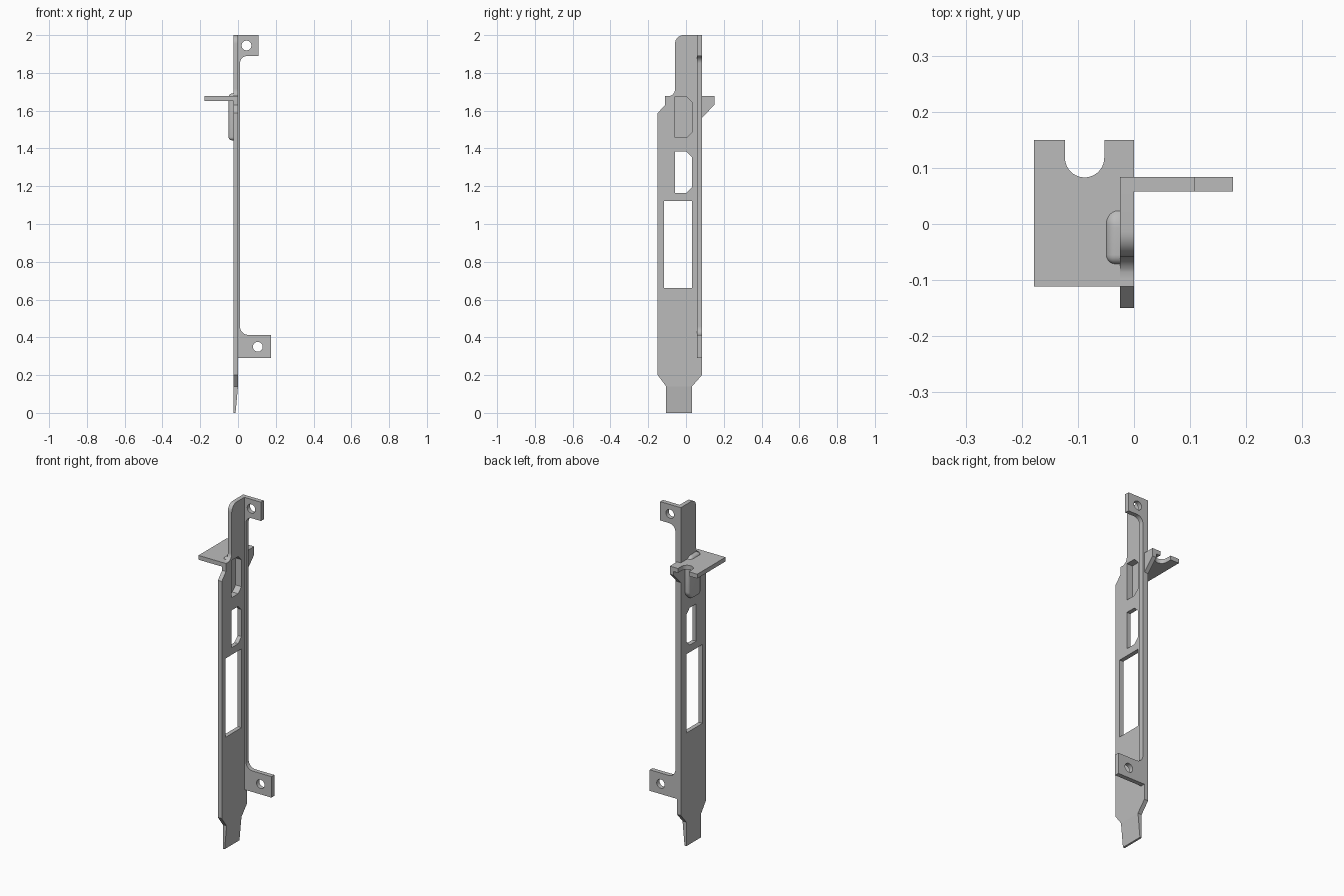
import bpy, bmesh
from math import radians, cos, sin

cube = bpy.data.objects.get("Cube")
if cube:
    bpy.data.objects.remove(cube, do_unlink=True)

steel = bpy.data.materials.new("grey steel")
steel.use_nodes = True
GREY = (0.5, 0.5, 0.5, 1)
steel.diffuse_color = GREY
steel.node_tree.nodes["Principled BSDF"].inputs["Base Color"].default_value = GREY

T = 0.025                      # sheet thickness
FRONT, BACK = 0.058, 0.084     # flange depth range
TAB_Z = 1.677                  # top of the mounting tab


def arc(cu, cv, r, start, end, steps=8):
    angles = [radians(start + (end - start) * i / steps) for i in range(steps + 1)]
    return [(cu + r * cos(a), cv + r * sin(a)) for a in angles]


def prism(name, outline, axis, low, high):
    """Extrude a 2D outline along the x, y or z axis (0, 1, 2)."""
    bm = bmesh.new()
    rings = []
    for d in (low, high):
        ring = []
        for u, v in outline:
            co = [u, v]
            co.insert(axis, d)
            ring.append(bm.verts.new(co))
        rings.append(ring)
        bm.faces.new(ring)
    n = len(outline)
    for i in range(n):
        j = (i + 1) % n
        bm.faces.new((rings[0][i], rings[0][j], rings[1][j], rings[1][i]))
    bmesh.ops.recalc_face_normals(bm, faces=bm.faces)
    mesh = bpy.data.meshes.new(name)
    bm.to_mesh(mesh)
    bm.free()
    mesh.materials.append(steel)
    obj = bpy.data.objects.new(name, mesh)
    bpy.context.collection.objects.link(obj)
    return obj


def activate(obj):
    bpy.ops.object.select_all(action='DESELECT')
    obj.select_set(True)
    bpy.context.view_layer.objects.active = obj


def cut(obj, *cutters):
    activate(obj)
    for cutter in cutters:
        mod = obj.modifiers.new("cut", 'BOOLEAN')
        mod.operation = 'DIFFERENCE'
        mod.solver = 'EXACT'
        mod.object = cutter
        bpy.ops.object.modifier_apply(modifier=mod.name)


def window(y0, y1, z0, z1, c):
    """Rectangle with the two rear corners chamfered by c."""
    return [(y0, z0), (y1 - c, z0), (y1, z0 + c), (y1, z1 - c), (y1 - c, z1), (y0, z1)]


# Main plate with shoulders, rear gusset and rounded top corner
plate = prism("main_plate",
              [(-0.105, 0.14), (0.032, 0.14), (BACK, 0.2), (BACK, 1.562), (0.15, 1.63),
               (0.15, TAB_Z), (BACK, TAB_Z), (BACK, 2)]
              + arc(-0.013, 1.955, 0.045, 90, 180)
              + arc(-0.098, 1.715, 0.038 + 0.002, 0, -72)
              + [(-0.098, TAB_Z), (-0.111, TAB_Z), (-0.111, 1.63), (-0.15, 1.587), (-0.15, 0.2)],
              0, -T, 0)

# Tapered bottom tongue
tongue = prism("bottom_tongue", [(-T, 0), (-0.013, 0), (0, 0.14), (-T, 0.14)],
               1, -0.105, 0.032)

# Rear flange: narrow lip joining the upper and lower ears
flange = prism("rear_flange",
               [(0, 0.29), (0.176, 0.29), (0.176, 0.413)]
               + arc(0.055, 0.458, 0.045, 270, 180)
               + arc(0.05, 1.85, 0.04, 180, 90)
               + [(0.108, 1.89), (0.108, 2), (0, 2)],
               1, FRONT, BACK)

# Horizontal mounting tab with a round-ended slot
tab = prism("mounting_tab",
            [(-T, -0.111), (-T, 0.15), (-0.053, 0.15)]
            + arc(-0.088, 0.118, 0.035, 0, -180, 20)
            + [(-0.123, 0.15), (-0.178, 0.15), (-0.178, -0.111)],
            2, TAB_Z - T, TAB_Z)

# Raised connector pocket with rounded outer edges
pocket = prism("connector_pocket", window(-0.072, 0.046, 1.443, 1.69, 0.036), 0, -2 * T, -T)
bm = bmesh.new()
bm.from_mesh(pocket.data)
rim = [e for e in bm.edges if any(v.co.x < -1.5 * T for v in e.verts)]
bmesh.ops.bevel(bm, geom=rim, offset=0.017, segments=5, profile=0.5, affect='EDGES')
bm.to_mesh(pocket.data)
bm.free()

# Openings and screw holes
recess = prism("recess_cutter", window(-0.058, 0.032, 1.457, 1.675, 0.03), 0, -0.038, 0.05)
small = prism("small_window_cutter", window(-0.058, 0.032, 1.165, 1.383, 0.03), 0, -0.1, 0.1)
large = prism("large_window_cutter",
              [(-0.116, 0.662), (0.032, 0.662), (0.032, 1.123), (-0.116, 1.123)], 0, -0.1, 0.1)
holes = [prism("screw_hole_cutter", arc(x, z, 0.026, 0, 345, 23), 1, 0, 0.2)
         for x, z in ((0.045, 1.945), (0.105, 0.35))]
cut(plate, recess, small, large)
cut(pocket, recess)
cut(tab, recess)
cut(flange, *holes)
for cutter in [recess, small, large] + holes:
    bpy.data.objects.remove(cutter, do_unlink=True)

# Smooth the rounded surfaces, keep the sheet edges sharp
for part in (plate, tongue, flange, tab, pocket):
    activate(part)
    bpy.ops.object.shade_smooth_by_angle(angle=radians(30))
